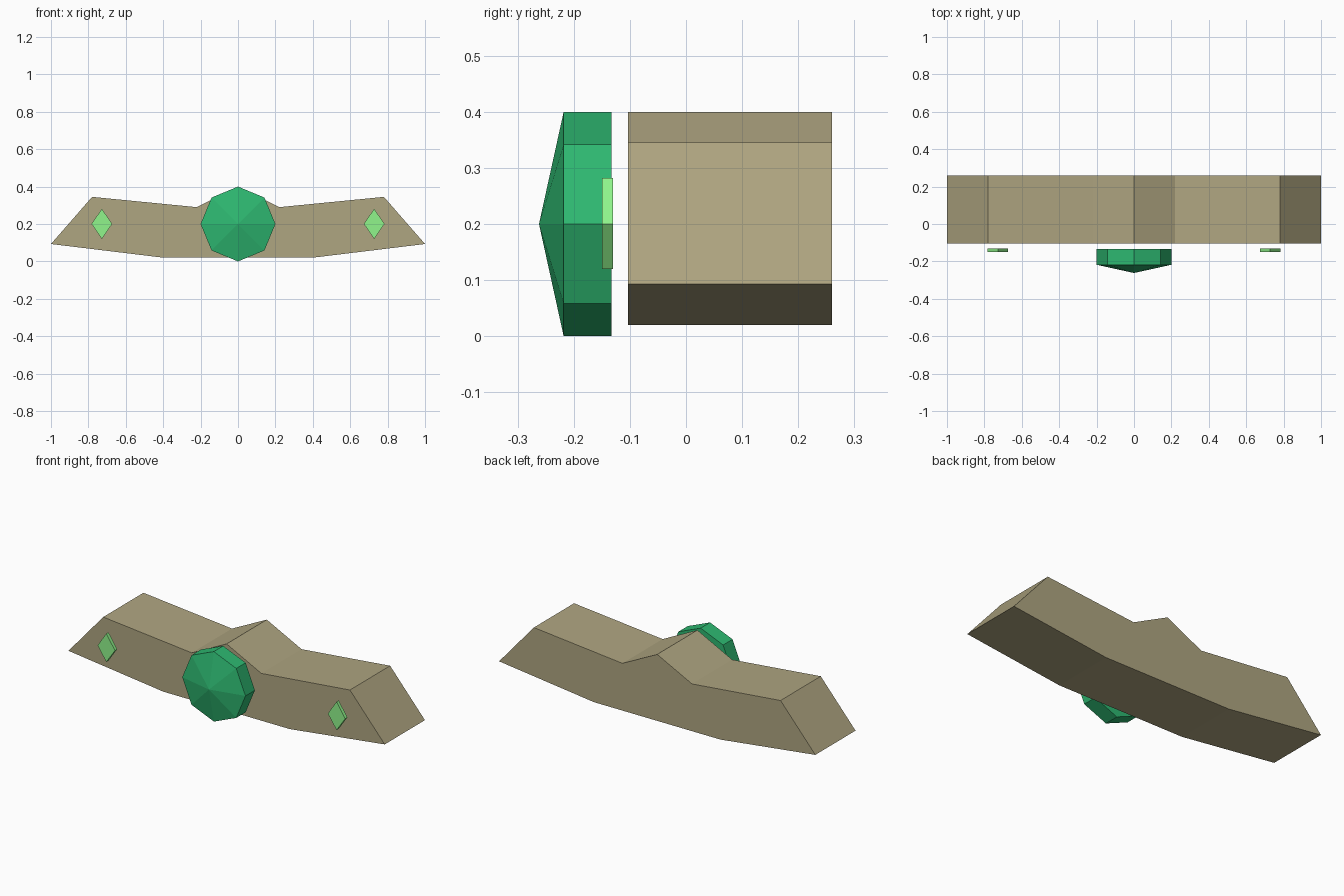
import bpy, bmesh
from math import sin, cos, pi

if "Cube" in bpy.data.objects:
    bpy.data.objects.remove(bpy.data.objects["Cube"])


def material(name, color):
    m = bpy.data.materials.new(name)
    m.diffuse_color = (*color, 1)
    m.use_nodes = True
    m.node_tree.nodes["Principled BSDF"].inputs["Base Color"].default_value = m.diffuse_color
    return m


def prism(name, profile, y_front, y_back, mat, apex=None):
    """Extrude an (x, z) profile along y; an apex turns the front into a point."""
    bm = bmesh.new()
    front = [bm.verts.new((x, y_front, z)) for x, z in profile]
    back = [bm.verts.new((x, y_back, z)) for x, z in profile]
    n = len(profile)
    tip = bm.verts.new(apex) if apex else None
    for i in range(n):
        j = (i + 1) % n
        bm.faces.new((front[i], front[j], back[j], back[i]))
        if tip:
            bm.faces.new((front[j], front[i], tip))
    if not tip:
        bm.faces.new(front)
    bm.faces.new(back[::-1])
    bmesh.ops.recalc_face_normals(bm, faces=bm.faces)
    mesh = bpy.data.meshes.new(name)
    bm.to_mesh(mesh)
    bm.free()
    mesh.materials.append(mat)
    obj = bpy.data.objects.new(name, mesh)
    bpy.context.collection.objects.link(obj)
    return obj


tan = material("tan", (0.43, 0.38, 0.22))
green = material("green", (0.027, 0.48, 0.165))
light_green = material("light_green", (0.28, 0.91, 0.26))

# Swept body with a central peak, right half mirrored to the left
right = [(0.4, 0.02), (1.0, 0.093), (0.78, 0.345), (0.22, 0.29)]
left = [(-x, z) for x, z in reversed(right)]
prism("body", right + [(0, 0.4)] + left, -0.103, 0.26, tan)

# Octagonal centre gem with a pointed front
octagon = [(0.2 * sin(k * pi / 4), 0.2 + 0.2 * cos(k * pi / 4)) for k in range(8)]
prism("center_gem", octagon, -0.218, -0.133, green, apex=(0, -0.262, 0.2))

# Small diamond studs on both wings
for side, label in ((-1, "left"), (1, "right")):
    cx = side * 0.728
    diamond = [(cx + 0.055, 0.2), (cx, 0.282), (cx - 0.055, 0.2), (cx, 0.12)]
    prism(label + "_stud", diamond, -0.15, -0.13, light_green)
